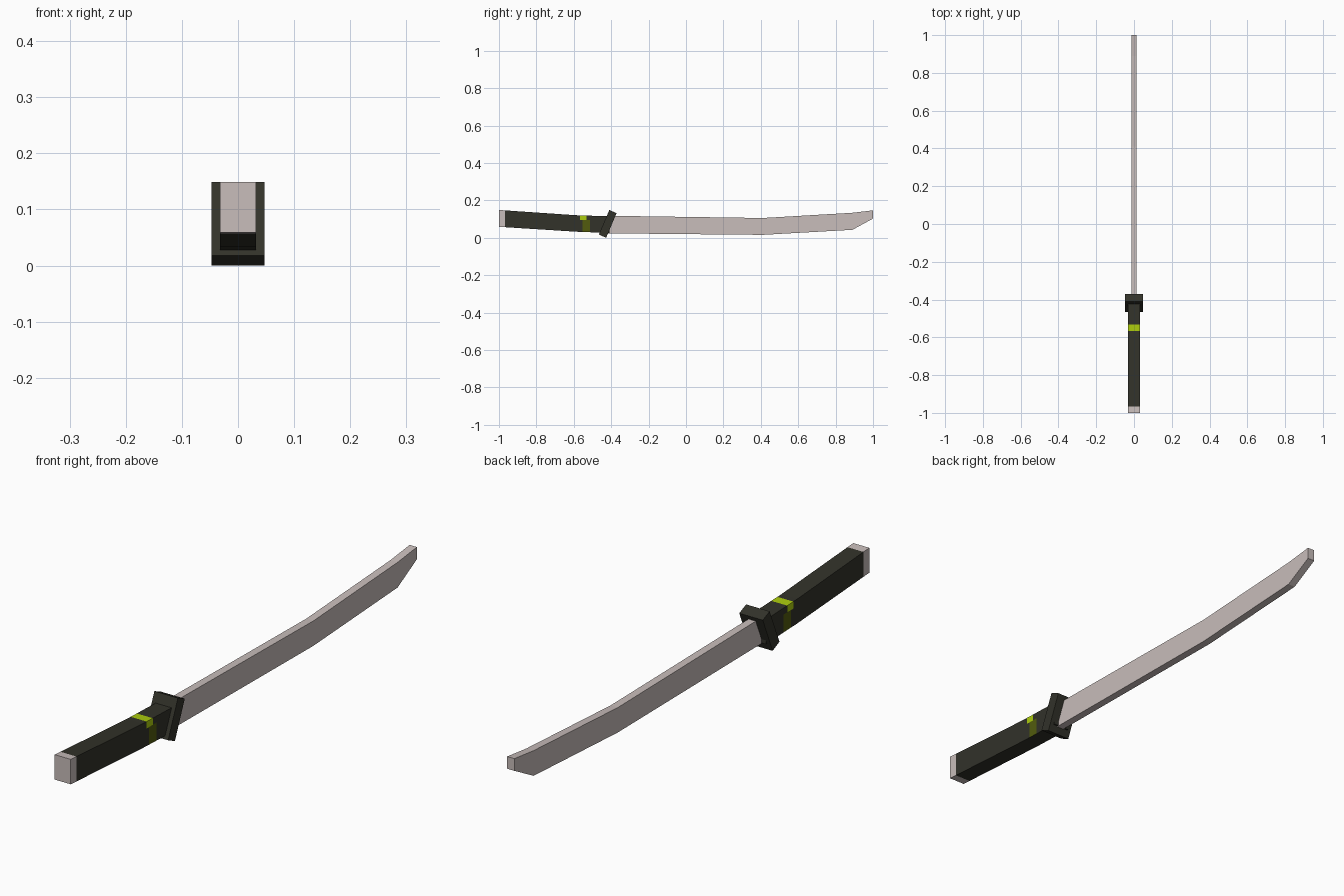
import bpy, bmesh

if "Cube" in bpy.data.objects:
    bpy.data.objects.remove(bpy.data.objects["Cube"])


def material(name, rgb):
    m = bpy.data.materials.new(name)
    m.diffuse_color = (*rgb, 1)
    m.use_nodes = True
    m.node_tree.nodes["Principled BSDF"].inputs["Base Color"].default_value = m.diffuse_color
    return m


steel = material("pale_steel", (0.58, 0.51, 0.495))
black = material("dark_wrap", (0.032, 0.032, 0.023))
yellow = material("lime_yellow", (0.41, 0.60, 0.004))
olive = material("dark_olive", (0.085, 0.105, 0.004))


def strip(name, stations, half_width, mats, cuts=(), rule=None):
    """Extrude a side profile of (top, bottom) y-z pairs across x."""
    bm = bmesh.new()
    rings = [[bm.verts.new((x, y, z)) for x, (y, z) in
              ((-half_width, t), (half_width, t), (half_width, b), (-half_width, b))]
             for t, b in stations]
    for a, b in zip(rings, rings[1:]):
        for i in range(4):
            j = (i + 1) % 4
            bm.faces.new((a[i], a[j], b[j], b[i]))
    bm.faces.new(rings[0])
    bm.faces.new(rings[-1])
    # cut colour borders into the faces
    for co, no in cuts:
        bmesh.ops.bisect_plane(bm, geom=bm.verts[:] + bm.edges[:] + bm.faces[:],
                               plane_co=co, plane_no=no, dist=1e-5)
    bmesh.ops.recalc_face_normals(bm, faces=bm.faces[:])
    if rule:
        for f in bm.faces:
            f.material_index = rule(f)
    me = bpy.data.meshes.new(name)
    bm.to_mesh(me)
    bm.free()
    for m in mats:
        me.materials.append(m)
    ob = bpy.data.objects.new(name, me)
    bpy.context.collection.objects.link(ob)
    return ob


# Curved blade with angled tip
strip("blade", [((-0.42, 0.118), (-0.42, 0.024)),
                ((0.41, 0.106), (0.41, 0.016)),
                ((0.89, 0.134), (0.89, 0.043)),
                ((1.0, 0.147), (1.0, 0.103))], 0.0145, [steel])

# Tilted guard
strip("guard", [((-0.41, 0.149), (-0.466, 0.018)),
                ((-0.371, 0.132), (-0.427, 0.0)) ], 0.047, [black])


# Handle: pale pommel, dark wrap, lime and olive tag
def handle_colour(f):
    c = f.calc_center_median()
    if c.y < -0.967:
        return 1
    if c.z > 0.095 and -0.567 < c.y < -0.532 and f.normal.y < 0.9:
        return 2
    if 0.04 < c.z < 0.095 and -0.553 < c.y < -0.512 and abs(f.normal.x) > 0.5:
        return 3
    return 0


Y = (0, 1, 0)
cuts = [((0, y, 0), Y) for y in (-0.967, -0.567, -0.553, -0.532, -0.512)]
cuts.append(((0, 0, 0.095), (0, 0, 1)))
strip("handle", [((-1.0, 0.149), (-1.0, 0.059)),
                 ((-0.59, 0.121), (-0.59, 0.033)),
                 ((-0.41, 0.115), (-0.41, 0.026))], 0.032,
      [black, steel, yellow, olive], cuts, handle_colour)
